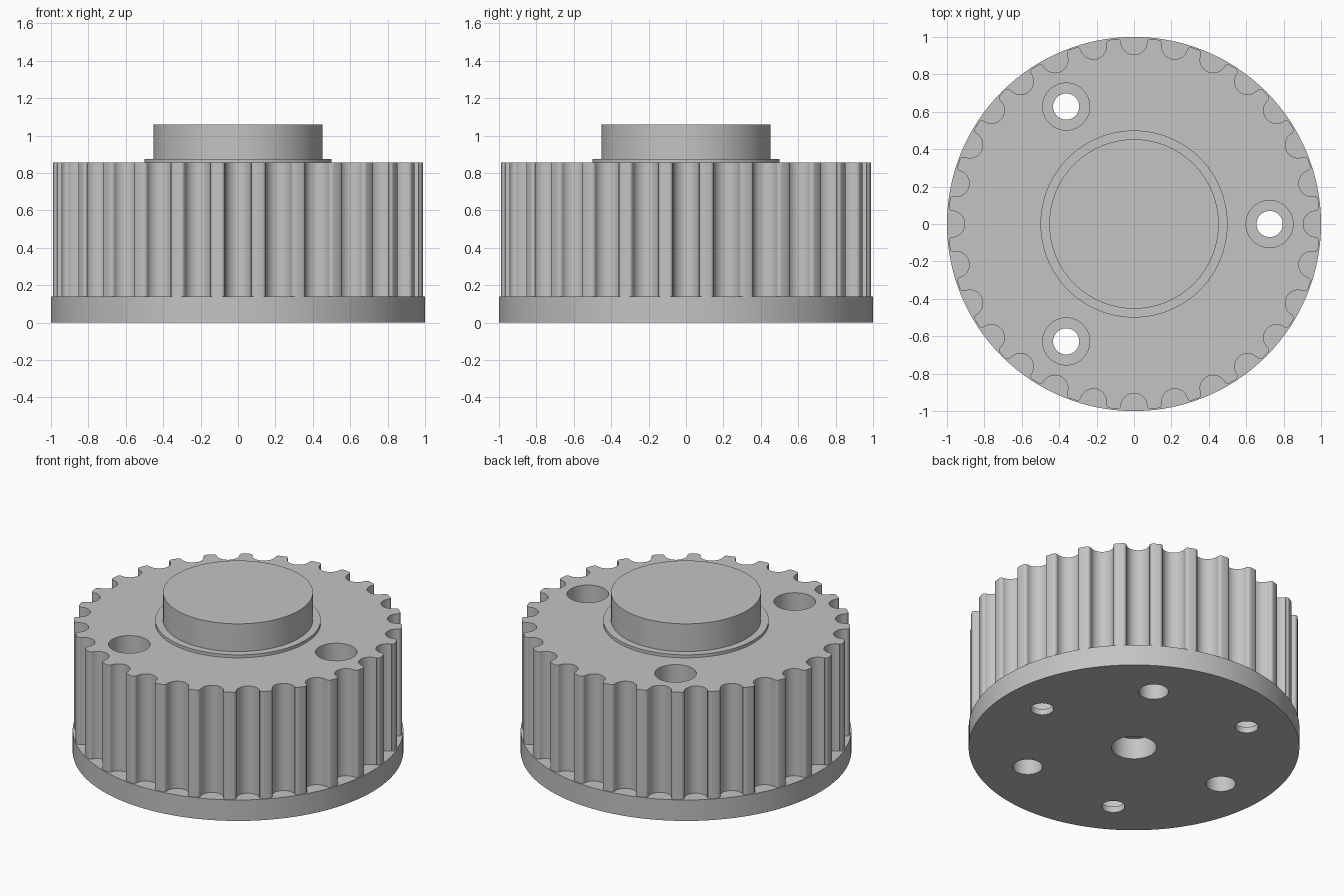
import bpy, bmesh, math
from math import pi, cos, sin

if "Cube" in bpy.data.objects:
    bpy.data.objects.remove(bpy.data.objects["Cube"])

TEETH = 28
FLANGE_TOP, BODY_TOP = 0.14, 0.855

grey = bpy.data.materials.new("plain grey")
grey.diffuse_color = (0.55, 0.55, 0.55, 1)
grey.use_nodes = True
grey.node_tree.nodes["Principled BSDF"].inputs["Base Color"].default_value = grey.diffuse_color


def prism(name, outline, z0, z1):
    """Extrude a closed outline from z0 to z1."""
    bm = bmesh.new()
    base = bm.faces.new([bm.verts.new((x, y, z0)) for x, y in outline])
    top = bmesh.ops.extrude_face_region(bm, geom=[base])["geom"]
    bmesh.ops.translate(bm, vec=(0, 0, z1 - z0),
                        verts=[g for g in top if isinstance(g, bmesh.types.BMVert)])
    bmesh.ops.recalc_face_normals(bm, faces=bm.faces)
    mesh = bpy.data.meshes.new(name)
    bm.to_mesh(mesh)
    bm.free()
    mesh.materials.append(grey)
    obj = bpy.data.objects.new(name, mesh)
    bpy.context.collection.objects.link(obj)
    return obj


def circle(r, n=96, cx=0, cy=0):
    return [(cx + r * cos(2 * pi * i / n), cy + r * sin(2 * pi * i / n)) for i in range(n)]


def activate(obj):
    bpy.ops.object.select_all(action='DESELECT')
    obj.select_set(True)
    bpy.context.view_layer.objects.active = obj


def drill(obj, r, z0, z1, dist=0.0, angle=0.0):
    """Cut a vertical round hole."""
    a = math.radians(angle)
    cutter = prism("hole_cutter", circle(r, 40, dist * cos(a), dist * sin(a)), z0, z1)
    cutter.hide_render = True
    activate(obj)
    mod = obj.modifiers.new("hole", 'BOOLEAN')
    mod.operation = 'DIFFERENCE'
    mod.solver = 'EXACT'
    mod.object = cutter
    bpy.ops.object.modifier_apply(modifier=mod.name)
    bpy.data.objects.remove(cutter)


def gear_outline():
    """Round-bottomed grooves with rounded tooth corners."""
    half = []
    for i in range(9):                       # groove bottom, centre outwards
        a = -pi / 2 + pi / 2 * i / 8
        half.append((0.07 * cos(a), 0.975 + 0.07 * sin(a)))
    for i in range(1, 6):                    # tooth corner
        a = pi - pi / 2 * i / 5
        half.append((0.09 + 0.02 * cos(a), 0.969 + 0.02 * sin(a)))
    groove = [(-t, r) for t, r in reversed(half[1:])] + half
    points = []
    for k in range(TEETH):
        a = 2 * pi * k / TEETH
        points += [(r * cos(a) - t * sin(a), r * sin(a) + t * cos(a)) for t, r in groove]
    return points


# Main parts
flange = prism("base_flange", circle(1.0, 128), 0, FLANGE_TOP)
body = prism("toothed_body", gear_outline(), FLANGE_TOP, BODY_TOP)
washer = prism("hub_collar", circle(0.5), BODY_TOP, 0.875)
hub = prism("hub", circle(0.453), 0.875, 1.06)

# Counterbored bolt holes, running through body and flange
for angle in (0, 120, 240):
    drill(body, 0.126, 0.0, 1.0, 0.725, angle)
    drill(flange, 0.126, 0.04, 1.0, 0.725, angle)
    drill(flange, 0.07, -0.1, 0.1, 0.725, angle)

# Blind holes and centre bore in the underside
for angle in (60, 180, 300):
    drill(flange, 0.09, -0.1, 0.3, 0.685, angle)
drill(flange, 0.136, -0.1, 0.3)

for obj in (flange, body, washer, hub):
    activate(obj)
    bpy.ops.object.shade_smooth_by_angle(angle=math.radians(35))
